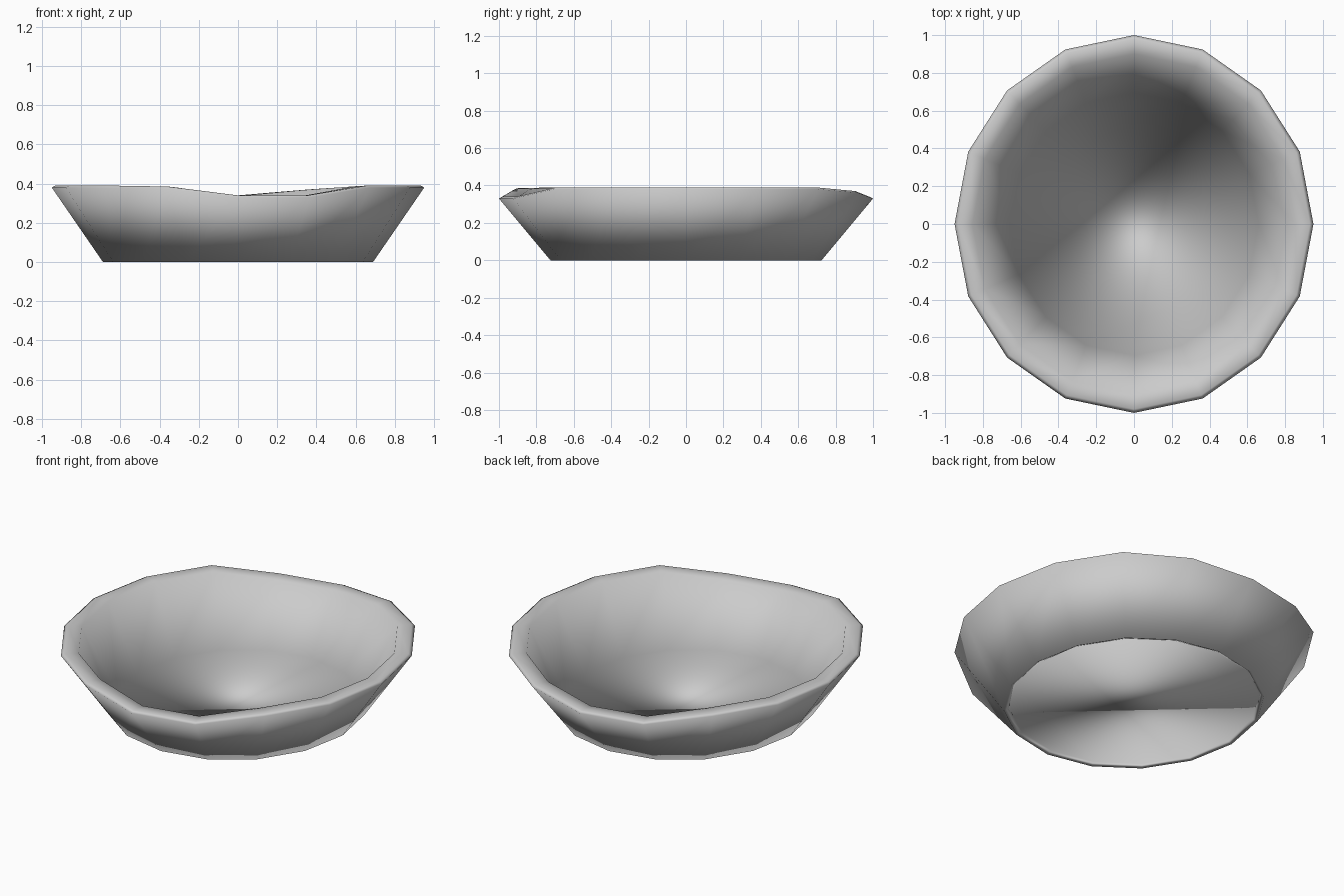
import bpy, bmesh, math

if "Cube" in bpy.data.objects:
    bpy.data.objects.remove(bpy.data.objects["Cube"])

SIDES = 16
WIDTH = 0.95          # the bowl is slightly narrower in x than in y
RIM = 0.39
# rim heights where the edge dips, by side number (0 = +x, counter-clockwise)
DIPS = {3: 0.37, 4: 0.34, 5: 0.34, 11: 0.385, 12: 0.34, 13: 0.34}

# wall profile: radius, base height, share of rim height
PROFILE = [
    (0.695, 0.012, 0.0),   # inner edge of the foot, where the floor joins
    (0.725, 0.0, 0.0),     # outer edge of the foot
    (1.0, -0.01, 1.0),     # outer lip
    (0.98, 0.0, 1.0),      # top of the lip
    (0.90, -0.003, 1.0),   # inner lip
]

bm = bmesh.new()
rings = []
for r, z, share in PROFILE:
    ring = []
    for i in range(SIDES):
        a = 2 * math.pi * i / SIDES
        h = z + share * DIPS.get(i, RIM)
        ring.append(bm.verts.new((WIDTH * r * math.cos(a), r * math.sin(a), h)))
    rings.append(ring)

# outer wall, lip and inner wall, closing back to the foot
for k in range(len(rings)):
    lo, hi = rings[k], rings[(k + 1) % len(rings)]
    for i in range(SIDES):
        j = (i + 1) % SIDES
        bm.faces.new((lo[i], lo[j], hi[j], hi[i]))

# floor, one thin flat face
bm.faces.new(rings[0])

for f in bm.faces:
    f.smooth = True
mesh = bpy.data.meshes.new("bowl")
bm.to_mesh(mesh)
bm.free()
bowl = bpy.data.objects.new("bowl", mesh)
bpy.context.collection.objects.link(bowl)
